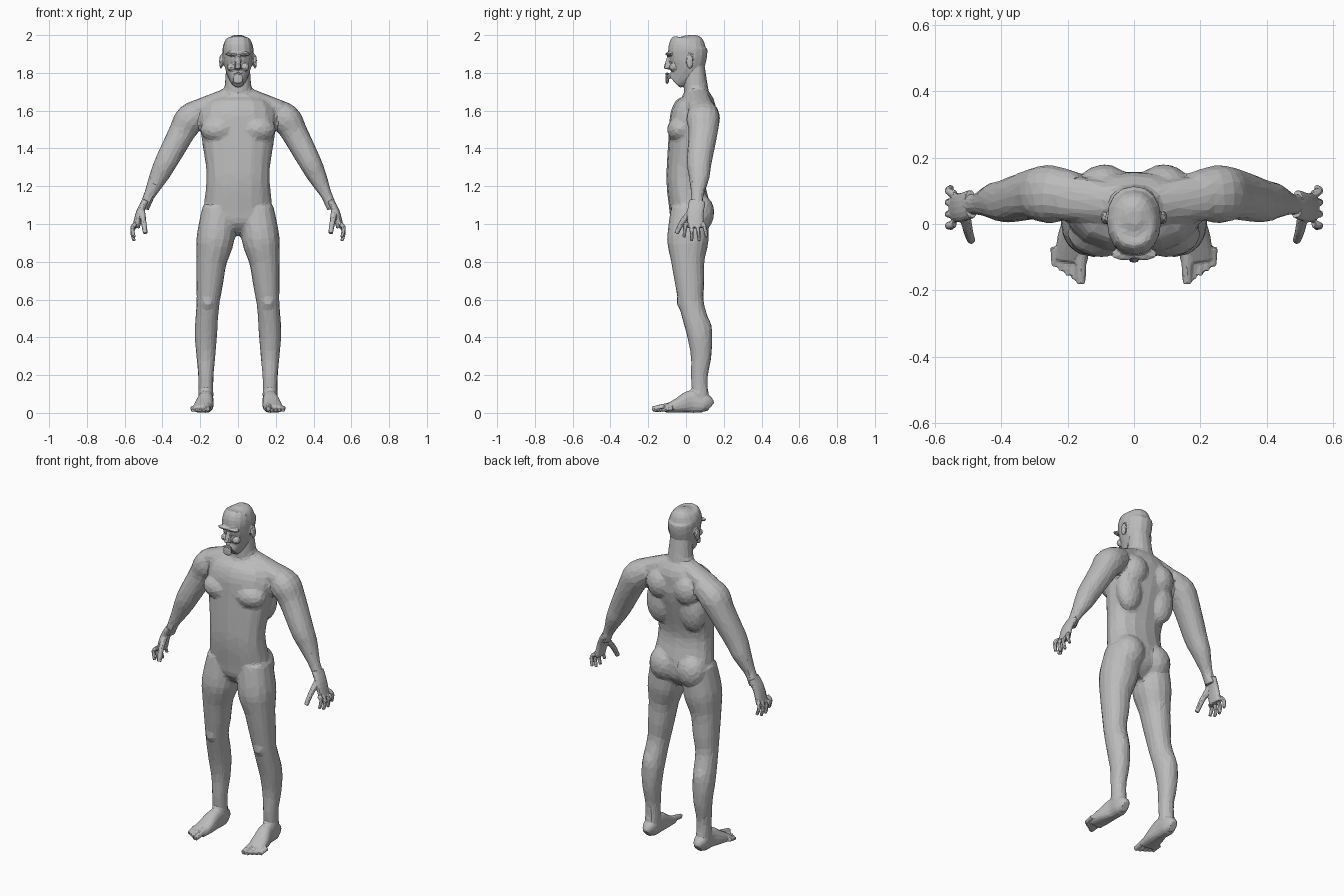
import bpy
import bmesh
from math import cos, sin, pi, copysign
from mathutils import Vector, Matrix

default_cube = bpy.data.objects.get("Cube")
if default_cube:
    bpy.data.objects.remove(default_cube, do_unlink=True)

GREY = (.5, .5, .5, 1)
skin = bpy.data.materials.new("plain_grey")
skin.use_nodes = True
skin.diffuse_color = GREY
skin.node_tree.nodes["Principled BSDF"].inputs["Base Color"].default_value = GREY

ACROSS = Vector((1, 0, 0))
BACKWARD = Vector((0, 1, 0))
UPWARD = Vector((0, 0, 1))


def soft(value, power):
    """Signed power, which squares off an ellipse."""
    return copysign(abs(value) ** power, value)


def proportioned(rows, depth):
    """Add a half depth to each row, as a share of its half width."""
    return [(*row, row[-1] * depth) for row in rows]


def smooth_rows(rows, steps=4):
    """Smooth in-between sections that pass through every given row."""
    result = []
    for i in range(len(rows) - 1):
        before, start = rows[max(i - 1, 0)], rows[i]
        end, after = rows[i + 1], rows[min(i + 2, len(rows) - 1)]
        for step in range(steps):
            t = step / steps
            blended = []
            for a, b, c, d in zip(before, start, end, after):
                slope_in, slope_out = (c - a) / 2, (d - b) / 2
                ease = t * t * (3 - 2 * t)
                blended.append(b + (c - b) * ease
                               + slope_in * t * (1 - t) ** 2
                               - slope_out * t * t * (1 - t))
            result.append(blended)
    result.append(rows[-1])
    return result


def loft(bm, rows, side=1, facing=BACKWARD, sides=16, power=.9):
    """Closed tube through rows of x, y, z, half width and half depth."""
    rows = smooth_rows(rows)
    centres = [Vector(row[:3]) for row in rows]
    rings = []
    for i, (centre, row) in enumerate(zip(centres, rows)):
        tangent = centres[min(i + 1, len(rows) - 1)] - centres[max(i - 1, 0)]
        tangent.normalize()
        depth_axis = (facing - tangent * facing.dot(tangent)).normalized()
        width_axis = depth_axis.cross(tangent)
        half_width, half_depth = row[3:]
        ring = []
        for k in range(sides):
            angle = 2 * pi * k / sides
            point = (centre + width_axis * half_width * soft(cos(angle), power)
                     + depth_axis * half_depth * soft(sin(angle), power))
            point.x *= side
            ring.append(bm.verts.new(point))
        rings.append(ring)
    for lower, upper in zip(rings, rings[1:]):
        for k in range(sides):
            n = (k + 1) % sides
            bm.faces.new((lower[k], lower[n], upper[n], upper[k]))
    bm.faces.new(rings[0][::-1])
    bm.faces.new(rings[-1])


def digit(bm, points, radius, side, facing):
    """Finger or toe: a tapering round tube."""
    taper = radius * .3 / (len(points) - 1)
    rows = [(*point, radius - taper * i) for i, point in enumerate(points)]
    loft(bm, proportioned(rows, 1), side, facing, sides=8)


def swelling(bm, centre, radii, side=1):
    """Ellipsoid that swells the surface."""
    x, y, z = centre
    place = Matrix.Translation((x * side, y, z)) @ Matrix.Diagonal((*radii, 1))
    bmesh.ops.create_icosphere(bm, subdivisions=3, radius=1, matrix=place)


def finish(bm, name, voxel, ratio):
    """Fuse the volumes into one skin and reduce it to flat facets."""
    bmesh.ops.recalc_face_normals(bm, faces=bm.faces)
    mesh = bpy.data.meshes.new(name)
    bm.to_mesh(mesh)
    bm.free()
    mesh.materials.append(skin)
    obj = bpy.data.objects.new(name, mesh)
    bpy.context.collection.objects.link(obj)
    fuse = obj.modifiers.new("fuse", 'REMESH')
    fuse.mode = 'VOXEL'
    fuse.voxel_size = voxel
    blend = obj.modifiers.new("blend", 'SMOOTH')
    blend.factor = .5
    blend.iterations = 3
    facet = obj.modifiers.new("facet", 'DECIMATE')
    facet.ratio = ratio
    graph = bpy.context.evaluated_depsgraph_get()
    result = bpy.data.meshes.new_from_object(obj.evaluated_get(graph))
    obj.modifiers.clear()
    obj.data = result
    if not result.materials:
        result.materials.append(skin)
    for face in result.polygons:
        face.use_smooth = False


# Trunk and neck
body = bmesh.new()
trunk = [(0, .02, .94, .06), (0, .02, 1, .16), (0, .02, 1.08, .18),
         (0, 0, 1.2, .17), (0, 0, 1.3, .17), (0, .03, 1.5, .2),
         (0, .04, 1.58, .2), (0, .06, 1.65, .16), (0, .06, 1.72, .07)]
neck = [(0, .06, 1.64, .08), (0, .05, 1.74, .07), (0, .04, 1.87, .06)]
loft(body, proportioned(trunk, .6))
loft(body, proportioned(neck, .9))

# Limbs and muscles of each side
trapezius = [(.03, .06, 1.69, .04), (.21, .08, 1.61, .05)]
arm = [(.17, .09, 1.61, .06), (.25, .09, 1.56, .08), (.3, .09, 1.48, .07),
       (.38, .07, 1.33, .06), (.42, .07, 1.25, .05), (.47, .06, 1.15, .03),
       (.5, .06, 1.08, .03)]
leg = [(.1, .02, 1.08, .09), (.12, .01, .92, .1), (.14, .01, .8, .08),
       (.15, .02, .68, .07), (.16, .03, .57, .06), (.17, .07, .42, .06),
       (.17, .08, .3, .05), (.17, .07, .18, .04), (.17, .08, .05, .04)]
for side in (1, -1):
    loft(body, proportioned(trapezius, 1.4), side)
    loft(body, proportioned(arm, 1.1), side)
    loft(body, proportioned(leg, 1.1), side)
    chest = swelling(body, (.1, -.03, 1.5), (.1, .07, .07), side)
    back = swelling(body, (.11, .09, 1.44), (.08, .06, .13), side)
    shoulder_blade = swelling(body, (.09, .11, 1.56), (.08, .07, .09), side)
    buttock = swelling(body, (.09, .07, 1.06), (.09, .08, .1), side)
    calf = swelling(body, (.17, .09, .42), (.05, .05, .1), side)
    kneecap = swelling(body, (.16, -.01, .59), (.04, .04, .05), side)
finish(body, "body", .011, .08)

# Head with nose, chin, lips, brows, cheeks and ears
head = bmesh.new()
skull = [(0, -.06, 1.75, .03), (0, -.03, 1.78, .05), (0, 0, 1.83, .07),
         (0, .01, 1.89, .08), (0, .01, 1.94, .08), (0, .02, 1.98, .06),
         (0, .02, 2, .02)]
nose = [(0, -.09, 1.89, .01), (0, -.1, 1.82, .02)]
loft(head, proportioned(skull, 1.27))
loft(head, proportioned(nose, 1), sides=8)
swelling(head, (0, -.1, 1.76), (.03, .01, .02))
for lip_height in (1.78, 1.795):
    swelling(head, (0, -.1, lip_height), (.03, .01, .007))
for side in (1, -1):
    brow = swelling(head, (.03, -.09, 1.9), (.04, .02, .01), side)
    cheek = swelling(head, (.04, -.07, 1.83), (.02, .02, .02), side)
    ear = swelling(head, (.09, .02, 1.86), (.01, .02, .04), side)
finish(head, "head", .006, .1)

# Hands and feet, one object each
palm = [(.49, .06, 1.12, .02), (.52, .05, 1.06, .02), (.54, .05, .98, .02)]
thumb = [(.51, .03, 1.07), (.5, -.02, 1.01), (.49, -.05, .95)]
sole = [(.17, .13, .03, .02, .03), (.17, .1, .05, .04, .05),
        (.17, .03, .06, .04, .06), (.18, -.04, .04, .05, .04),
        (.19, -.11, .02, .05, .02)]
for side, label in ((1, "left"), (-1, "right")):
    hand = bmesh.new()
    loft(hand, proportioned(palm, 2.2), side)
    digit(hand, thumb, .018, side, BACKWARD)
    for i in range(4):
        root, tip = .03 * i, .04 * i - .01
        drop = .9 + .02 * abs(i - 1.5)
        knuckle = (.56, (root + tip) / 2, drop + .05)
        digit(hand, [(.54, root, 1), knuckle, (.55, tip, drop)],
              .013, side, BACKWARD)
    finish(hand, label + "_hand", .004, .09)

    foot = bmesh.new()
    loft(foot, sole, side, UPWARD, power=.8)
    swelling(foot, (.17, .07, .1), (.04, .05, .06), side)
    for i in range(5):
        x, tip = .16 + .02 * i, .013 * i - .18
        radius = .013 if i else .02
        digit(foot, [(x, -.07, radius * 2), (x, tip, radius)],
              radius, side, UPWARD)
    finish(foot, label + "_foot", .005, .11)
